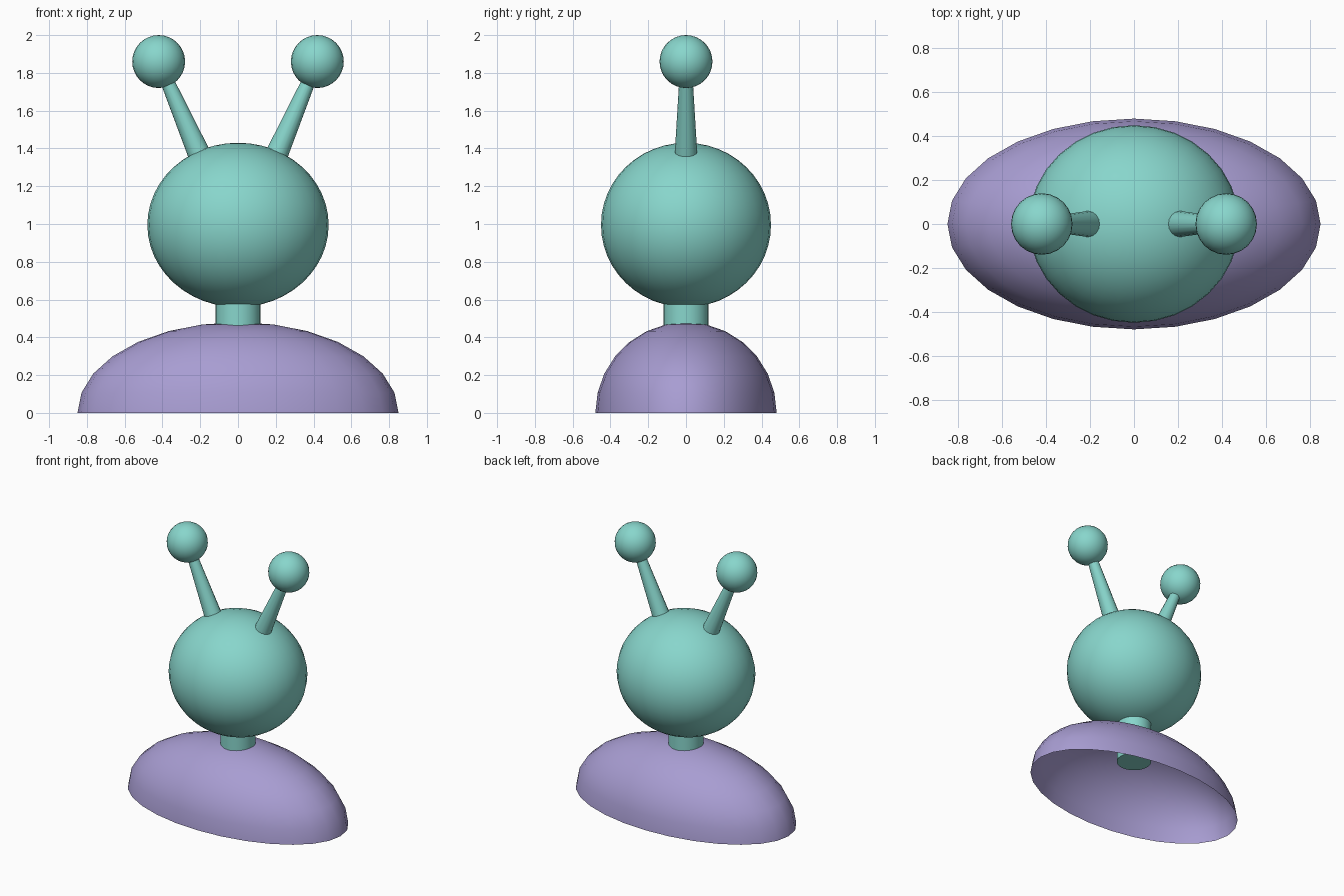
import bpy, bmesh, math
from mathutils import Vector

if "Cube" in bpy.data.objects:
    bpy.data.objects.remove(bpy.data.objects["Cube"])


def material(name, rgb):
    m = bpy.data.materials.new(name)
    m.diffuse_color = (*rgb, 1.0)
    m.use_nodes = True
    m.node_tree.nodes["Principled BSDF"].inputs["Base Color"].default_value = m.diffuse_color
    return m


TEAL = material("soft teal", (0.246, 0.672, 0.604))
PURPLE = material("soft purple", (0.392, 0.337, 0.645))


def finish(obj, name, mat):
    obj.name = name
    obj.data.name = name
    obj.data.materials.append(mat)
    bpy.ops.object.shade_smooth_by_angle(angle=math.radians(40))
    return obj


def ellipsoid(name, centre, radii, mat, segments, rings):
    bpy.ops.mesh.primitive_uv_sphere_add(segments=segments, ring_count=rings, radius=1)
    obj = bpy.context.object
    for v in obj.data.vertices:
        v.co = Vector(c + r * p for c, r, p in zip(centre, radii, v.co))
    return finish(obj, name, mat)


def rod(name, a, b, r1, r2, mat, sides):
    a, b = Vector(a), Vector(b)
    bpy.ops.mesh.primitive_cone_add(vertices=sides, radius1=r1, radius2=r2,
                                    depth=(b - a).length, location=(a + b) / 2)
    obj = bpy.context.object
    obj.rotation_euler = (b - a).to_track_quat('Z', 'Y').to_euler()
    return finish(obj, name, mat)


# Shoulders: open half-ellipsoid shell
shoulders = ellipsoid("shoulders", (0, 0, 0), (0.85, 0.48, 0.48), PURPLE, 28, 14)
bm = bmesh.new()
bm.from_mesh(shoulders.data)
bmesh.ops.delete(bm, geom=[v for v in bm.verts if v.co.z < -0.001], context='VERTS')
bm.to_mesh(shoulders.data)
bm.free()

# Neck and head
rod("neck", (0, 0, 0.28), (0, 0, 0.66), 0.12, 0.12, TEAL, 24)
ellipsoid("head", (0, 0, 0.995), (0.48, 0.45, 0.435), TEAL, 32, 24)

# Tapered antennae with ball tips
for side, s in (("left", -1), ("right", 1)):
    rod(side + "_antenna", (s * 0.175, 0, 1.30), (s * 0.42, 0, 1.86), 0.064, 0.03, TEAL, 16)
    ellipsoid(side + "_antenna_ball", (s * 0.42, 0, 1.86), (0.14, 0.14, 0.14), TEAL, 24, 16)
